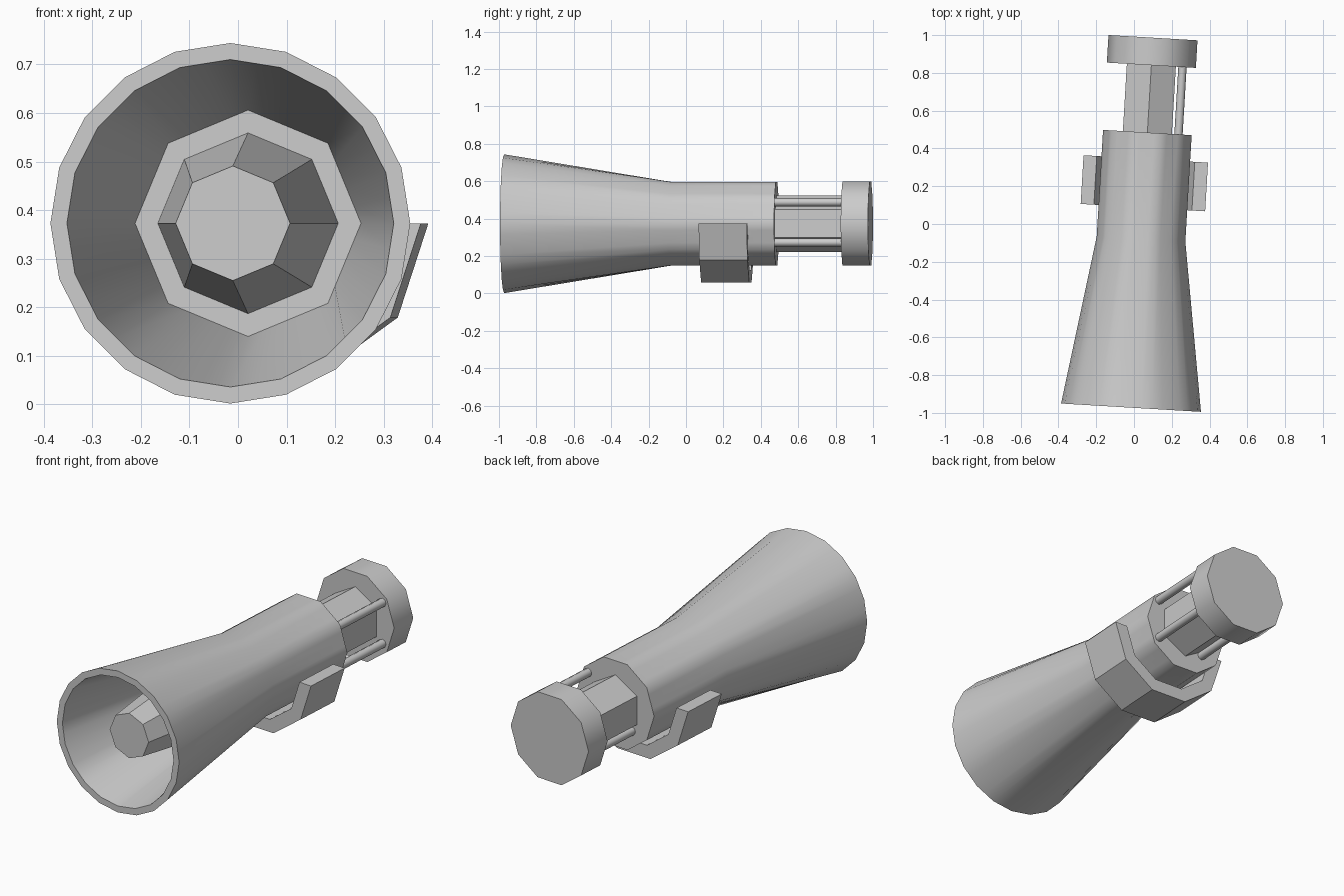
import bpy, bmesh
from math import pi, cos, sin, radians

if "Cube" in bpy.data.objects:
    bpy.data.objects.remove(bpy.data.objects["Cube"])

# Everything is built along local y, then swung slightly about z
TILT = radians(-3.4)
ORIGIN = (0.042, 0.0, 0.373)


def finish(name, bm, angle=40):
    bmesh.ops.recalc_face_normals(bm, faces=bm.faces[:])
    mesh = bpy.data.meshes.new(name)
    bm.to_mesh(mesh)
    bm.free()
    ob = bpy.data.objects.new(name, mesh)
    bpy.context.collection.objects.link(ob)
    ob.location = ORIGIN
    ob.rotation_euler = (0, 0, TILT)
    bpy.ops.object.select_all(action='DESELECT')
    ob.select_set(True)
    bpy.context.view_layer.objects.active = ob
    bpy.ops.object.shade_smooth_by_angle(angle=radians(angle))
    return ob


def ring(bm, y, r, sides, samples, phase=0.0, cx=0.0, cz=0.0):
    """Regular polygon outline around the axis, sampled at even angles."""
    verts = []
    for i in range(samples):
        a = 2 * pi * i / samples
        step = 2 * pi / sides
        local = ((i * sides) % samples) / samples * step
        d = r * cos(pi / sides) / cos(local - pi / sides)
        verts.append(bm.verts.new((cx + d * cos(a + phase), y, cz + d * sin(a + phase))))
    return verts


def loft(name, stations, samples, closed=False, phase=0.0, cx=0.0, cz=0.0, angle=40):
    """Skin rings given as (y, radius, sides); cap the ends unless closed."""
    bm = bmesh.new()
    rings = [ring(bm, y, r, s, samples, phase, cx, cz) for y, r, s in stations]
    pairs = list(zip(rings, rings[1:]))
    if closed:
        pairs.append((rings[-1], rings[0]))
    else:
        bm.faces.new(rings[0])
        bm.faces.new(rings[-1])
    for a, b in pairs:
        for i in range(samples):
            j = (i + 1) % samples
            bm.faces.new((a[i], a[j], b[j], b[i]))
    return finish(name, bm, angle)


# Flared horn, ten-sided barrel, throat ledge and tapered centre plug
loft("horn_and_barrel", [
    (0.485, 0.235, 10),
    (-0.08, 0.235, 10),
    (-0.974, 0.371, 20),
    (-0.974, 0.337, 20),
    (-0.36, 0.233, 8),
    (-0.36, 0.186, 8),
    (-0.888, 0.118, 8),
], 40)

# End cap at the back
loft("end_cap", [(0.842, 0.236, 10), (0.988, 0.236, 10)], 10)

# Six-sided core between barrel and cap
loft("core", [(0.45, 0.15, 6), (0.87, 0.15, 6)], 6, phase=pi / 2)

# Thin rods around the core
for k, (x, z) in enumerate([(0.165, 0.115), (0.165, -0.10), (-0.10, -0.115)]):
    loft(f"rod_{k + 1}", [(0.45, 0.022, 8), (0.87, 0.022, 8)], 8, cx=x, cz=z, angle=50)

# Half-ring cradle strap under the barrel
bm = bmesh.new()
sections = []
for i in range(6):
    a = -pi * i / 5
    sections.append([bm.verts.new((r * cos(a), y, r * sin(a)))
                     for r, y in ((0.33, 0.087), (0.33, 0.345), (0.26, 0.345), (0.26, 0.087))])
for a, b in zip(sections, sections[1:]):
    for i in range(4):
        j = (i + 1) % 4
        bm.faces.new((a[i], a[j], b[j], b[i]))
bm.faces.new(sections[0])
bm.faces.new(sections[-1])
finish("cradle_strap", bm, 20)
